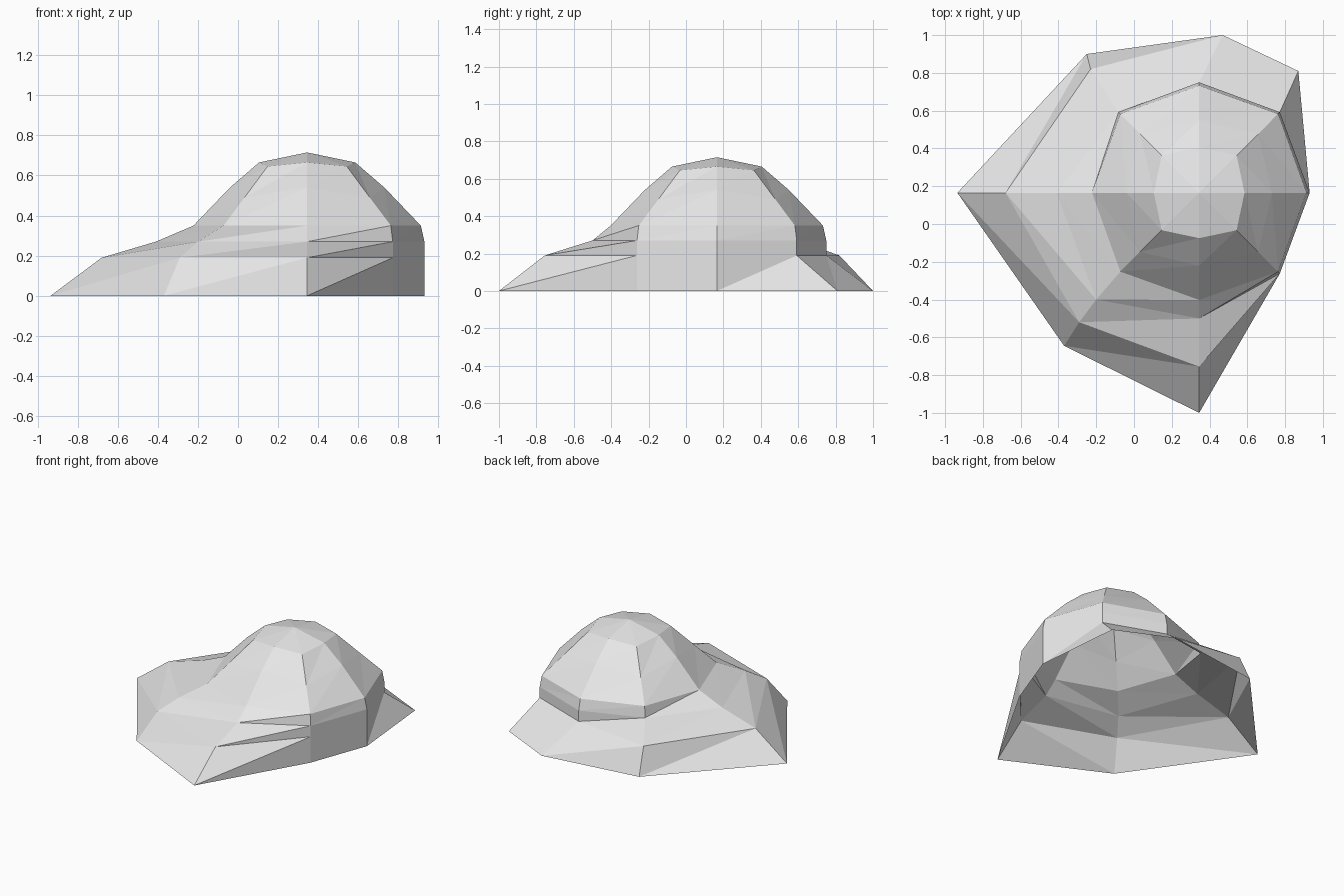
import bpy
import bmesh
from math import sin, cos, radians, sqrt

cube = bpy.data.objects.get("Cube")
if cube:
    bpy.data.objects.remove(cube, do_unlink=True)

stone = bpy.data.materials.new("pale grey stone")
stone.use_nodes = True
GREY = (0.8, 0.8, 0.8, 1)
stone.diffuse_color = GREY
stone.node_tree.nodes["Principled BSDF"].inputs["Base Color"].default_value = GREY

CX, CY = 0.345, 0.165
COMPASS = ["n", "ne", "e", "se", "s", "sw", "w", "nw"]   # clockwise from above

# Dome rings from the top down: straight radius, height, corner radius, corner height
RINGS = [
    (0.24, 0.665, 0.28, 0.645),
    (0.385, 0.54, 0.442, 0.49),
    (0.567, 0.35, 0.59, 0.35),
    (0.585, 0.27, 0.604, 0.27),
    (0.585, 0.19, 0.604, 0.19),
    (0.585, 0.0, 0.604, 0.0),
]

# Corners of the lower rings pulled outward into the spreading skirt
FLARE = {
    3: {"s": (0.345, -0.5), "sw": (-0.2, -0.4), "w": (-0.41, 0.165)},
    4: {"s": (0.345, -0.755), "sw": (-0.29, -0.52), "w": (-0.68, 0.165),
        "nw": (-0.23, 0.82)},
    5: {"s": (0.345, -1.0), "sw": (-0.37, -0.645), "w": (-0.935, 0.165),
        "nw": (-0.25, 0.9), "n": (0.47, 1.0), "ne": (0.87, 0.81)},
}


def ring_points(level):
    straight_r, straight_z, corner_r, corner_z = RINGS[level]
    for i, name in enumerate(COMPASS):
        r, z = (corner_r, corner_z) if i % 2 else (straight_r, straight_z)
        a = radians(45 * i)
        x, y = FLARE.get(level, {}).get(name, (CX + r * sin(a), CY + r * cos(a)))
        yield x, y, z


bm = bmesh.new()
apex = bm.verts.new((CX, CY, 0.715))
rings = [[bm.verts.new(p) for p in ring_points(k)] for k in range(len(RINGS))]

# Cap fan
for i in range(8):
    bm.faces.new((apex, rings[0][(i + 1) % 8], rings[0][i]))

# Faceted bands, each split along the same diagonal; the underside stays open
for upper, lower in zip(rings, rings[1:]):
    for i in range(8):
        j = (i + 1) % 8
        bm.faces.new((upper[i], upper[j], lower[j]))
        bm.faces.new((upper[i], lower[j], lower[i]))

bmesh.ops.recalc_face_normals(bm, faces=bm.faces)
if apex.link_faces[0].normal.z < 0:
    bmesh.ops.reverse_faces(bm, faces=bm.faces)

mesh = bpy.data.meshes.new("rock_mound")
bm.to_mesh(mesh)
bm.free()
mesh.materials.append(stone)
mound = bpy.data.objects.new("rock_mound", mesh)
bpy.context.collection.objects.link(mound)
